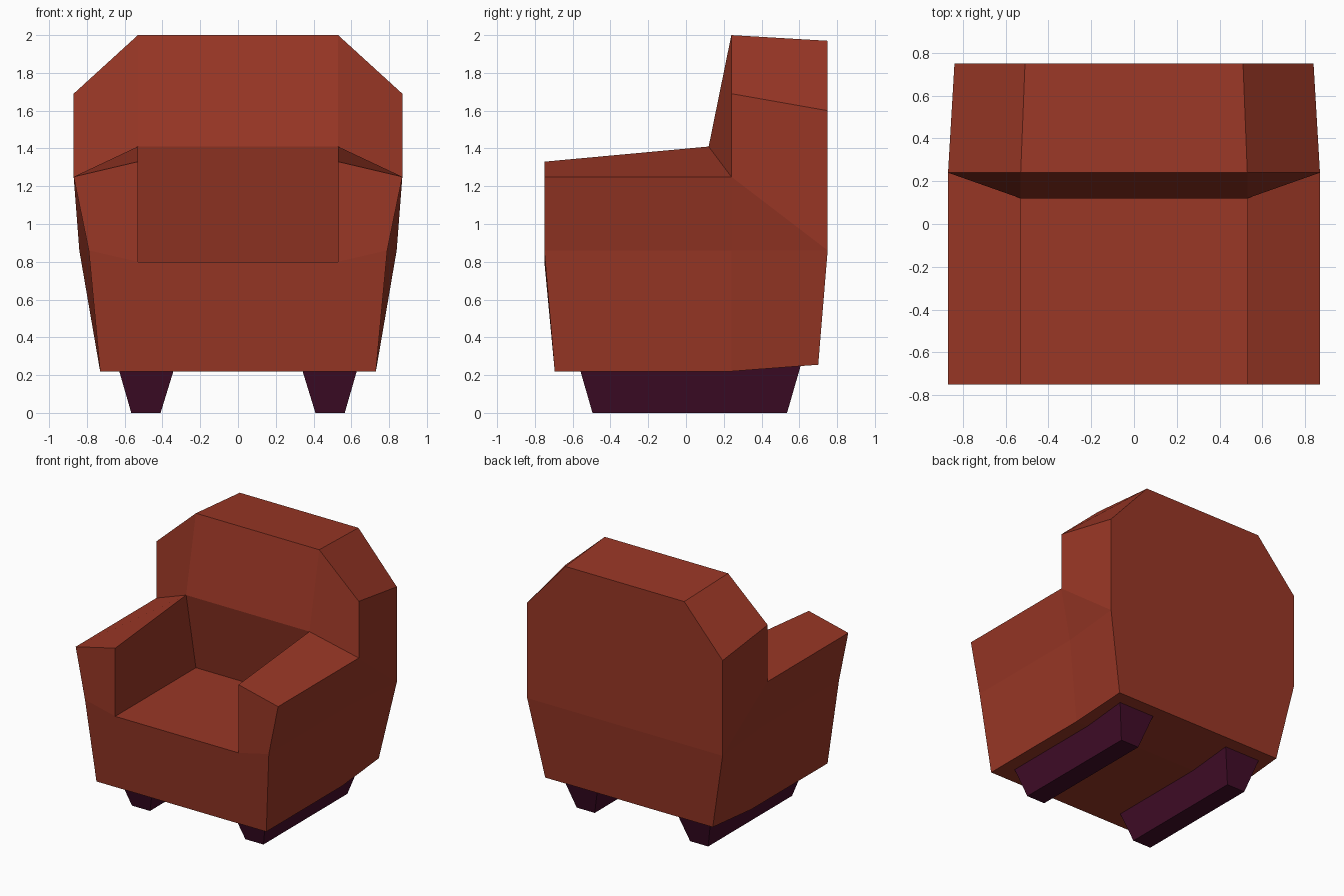
import bpy, bmesh

if "Cube" in bpy.data.objects:
    bpy.data.objects.remove(bpy.data.objects["Cube"])


def material(name, rgb):
    m = bpy.data.materials.new(name)
    m.diffuse_color = (*rgb, 1.0)
    m.use_nodes = True
    m.node_tree.nodes["Principled BSDF"].inputs["Base Color"].default_value = m.diffuse_color
    return m


def mirrored_object(name, points, faces, mat):
    """Build the right half from points, then mirror it across x = 0."""
    bm = bmesh.new()
    verts = {k: bm.verts.new(p) for k, p in points.items()}
    for f in faces:
        bm.faces.new([verts[k] for k in f])
    bmesh.ops.recalc_face_normals(bm, faces=bm.faces)
    mesh = bpy.data.meshes.new(name)
    bm.to_mesh(mesh)
    bm.free()
    mesh.materials.append(mat)
    obj = bpy.data.objects.new(name, mesh)
    bpy.context.collection.objects.link(obj)
    mod = obj.modifiers.new("mirror", 'MIRROR')
    mod.use_axis[0] = True
    return obj


fabric = material("rust red fabric", (0.32, 0.038, 0.019))
wood = material("dark plum wood", (0.055, 0.004, 0.022))

# Half outlines: armrest front, where arms meet the backrest, and rear
front = [(0, -0.695, 0.22), (0.73, -0.695, 0.22), (0.79, -0.75, 0.86), (0.87, -0.75, 1.25),
         (0.53, -0.75, 1.33), (0.53, -0.75, 0.80), (0, -0.75, 0.80)]
middle = [(0, 0.24, 0.22), (0.73, 0.24, 0.22), (0.79, 0.24, 0.86), (0.87, 0.24, 1.25),
          (0.53, 0.12, 1.41), (0.53, 0.24, 0.80), (0, 0.24, 0.80),
          (0.87, 0.24, 1.69), (0.53, 0.24, 2.0), (0, 0.24, 2.0), (0, 0.12, 1.41)]
rear = [(0, 0.70, 0.255), (0.72, 0.70, 0.255), (0.84, 0.75, 0.86), (0.84, 0.75, 1.60),
        (0.51, 0.75, 1.97), (0, 0.75, 1.97), (0, 0.75, 0.86)]
points = {}
for key, ring in (("f", front), ("m", middle), ("r", rear)):
    points.update({f"{key}{i}": p for i, p in enumerate(ring)})

# Underside, outer side, arm top, arm inside and seat
faces = [(f"f{i}", f"f{i+1}", f"m{i+1}", f"m{i}") for i in range(6)]
faces += [
    "f0 f1 f2 f5 f6".split(), "f2 f3 f4 f5".split(),           # front
    "m6 m5 m4 m10".split(), "m10 m4 m8 m9".split(),            # backrest front
    "m4 m3 m7 m8".split(),                                     # backrest wing
    "m0 m1 r1 r0".split(), "m1 m2 r2 r1".split(),              # rear underside, side
    "m2 m3 r2".split(), "m3 m7 r3 r2".split(),
    "m7 m8 r4 r3".split(), "m8 m9 r5 r4".split(),              # backrest top
    "r0 r1 r2 r6".split(), "r2 r3 r4 r5 r6".split(),           # rear
]
mirrored_object("armchair_body", points, faces, fabric)

# Tapered runner feet, sunk slightly into the body
foot = {}
for k, (x0, x1, y0, y1, z) in {"b": (0.41, 0.565, -0.495, 0.535, 0.0),
                               "t": (0.33, 0.64, -0.57, 0.61, 0.26)}.items():
    for i, (x, y) in enumerate([(x0, y0), (x1, y0), (x1, y1), (x0, y1)]):
        foot[f"{k}{i}"] = (x, y, z)
foot_faces = [(f"b{i}", f"b{(i+1) % 4}", f"t{(i+1) % 4}", f"t{i}") for i in range(4)]
foot_faces += [("b0", "b1", "b2", "b3"), ("t0", "t1", "t2", "t3")]
mirrored_object("runner_feet", foot, foot_faces, wood)
